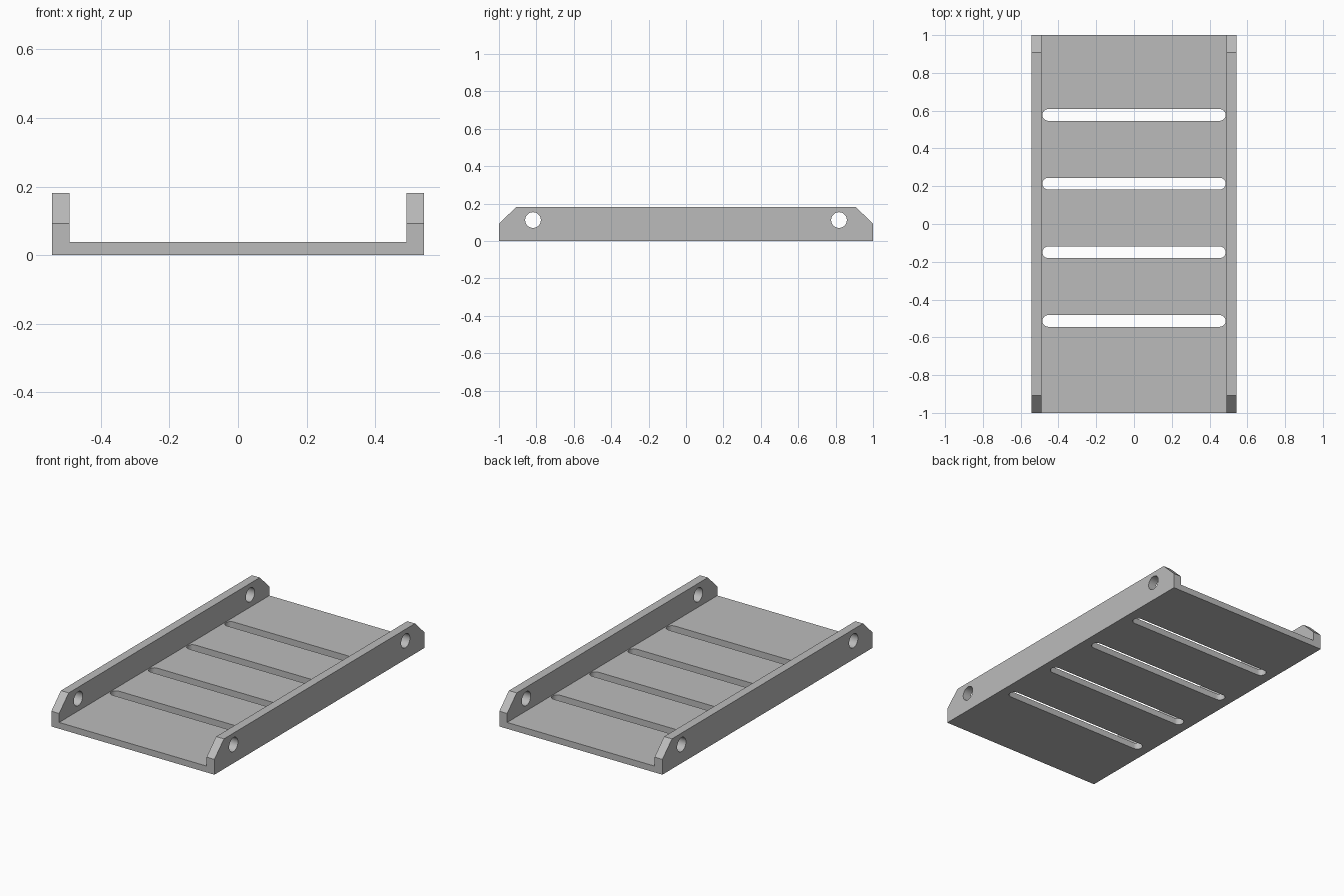
import bpy, bmesh, math
from mathutils import Vector

cube = bpy.data.objects.get("Cube")
if cube:
    bpy.data.objects.remove(cube, do_unlink=True)

HALF_W, INNER_W, HALF_L = 0.543, 0.491, 1.0
HEIGHT, FLOOR = 0.181, 0.038

grey = bpy.data.materials.new("plain grey")
grey.use_nodes = True
colour = (0.5, 0.5, 0.5, 1)
grey.diffuse_color = colour
grey.node_tree.nodes["Principled BSDF"].inputs["Base Color"].default_value = colour


def prism(name, points, direction):
    """Extrude a closed outline of 3D points along a direction."""
    bm = bmesh.new()
    face = bm.faces.new([bm.verts.new(p) for p in points])
    grown = bmesh.ops.extrude_face_region(bm, geom=[face])["geom"]
    verts = [v for v in grown if isinstance(v, bmesh.types.BMVert)]
    bmesh.ops.translate(bm, verts=verts, vec=Vector(direction))
    bmesh.ops.recalc_face_normals(bm, faces=bm.faces)
    mesh = bpy.data.meshes.new(name)
    bm.to_mesh(mesh)
    bm.free()
    mesh.materials.append(grey)
    obj = bpy.data.objects.new(name, mesh)
    bpy.context.collection.objects.link(obj)
    return obj


def arc(cx, cy, radius, start, sweep, steps):
    return [(cx + radius * math.cos(start + sweep * i / steps),
             cy + radius * math.sin(start + sweep * i / steps))
            for i in range(steps + 1)]


# Channel-shaped tray: floor with a rail along each side
half = [(HALF_W, 0), (HALF_W, HEIGHT), (INNER_W, HEIGHT), (INNER_W, FLOOR)]
section = half + [(-x, z) for x, z in reversed(half)]
tray = prism("slotted_tray", [(x, -HALF_L, z) for x, z in section], (0, 2 * HALF_L, 0))

cutters = []

# Rounded slots through the floor
r, reach = 0.031, 0.485
for i in range(4):
    y = 0.032 + (i - 1.5) * 0.3635
    outline = (arc(reach - r, y, r, -math.pi / 2, math.pi, 12)
               + arc(r - reach, y, r, math.pi / 2, math.pi, 12))
    cutters.append(prism("slot_cutter", [(x, v, -0.1) for x, v in outline], (0, 0, 0.3)))

for side in (-1, 1):
    # Round pin holes through both rails
    circle = arc(side * 0.818, 0.112, 0.042, 0, math.tau, 32)[:-1]
    cutters.append(prism("hole_cutter", [(-1, y, z) for y, z in circle], (2, 0, 0)))
    # Sloped rail ends
    wedge = [(0.809, 0.279), (1.1, -0.006 + 0.0), (1.1, 0.279)]
    wedge[1] = (1.1, 0.092 - 0.1 * (HEIGHT - 0.092) / 0.091)
    wedge[0] = (0.809, HEIGHT + 0.1 * (HEIGHT - 0.092) / 0.091)
    cutters.append(prism("chamfer_cutter", [(-1, side * y, z) for y, z in wedge], (2, 0, 0)))

for cutter in cutters:
    cutter.hide_render = True
    cut = tray.modifiers.new(cutter.name, "BOOLEAN")
    cut.operation, cut.solver, cut.object = "DIFFERENCE", "EXACT", cutter

# Bake the cuts and drop the helpers
bpy.context.view_layer.objects.active = tray
tray.select_set(True)
for name in [m.name for m in tray.modifiers]:
    bpy.ops.object.modifier_apply(modifier=name)
for cutter in cutters:
    bpy.data.objects.remove(cutter, do_unlink=True)
bpy.ops.object.shade_smooth_by_angle(angle=math.radians(30))
